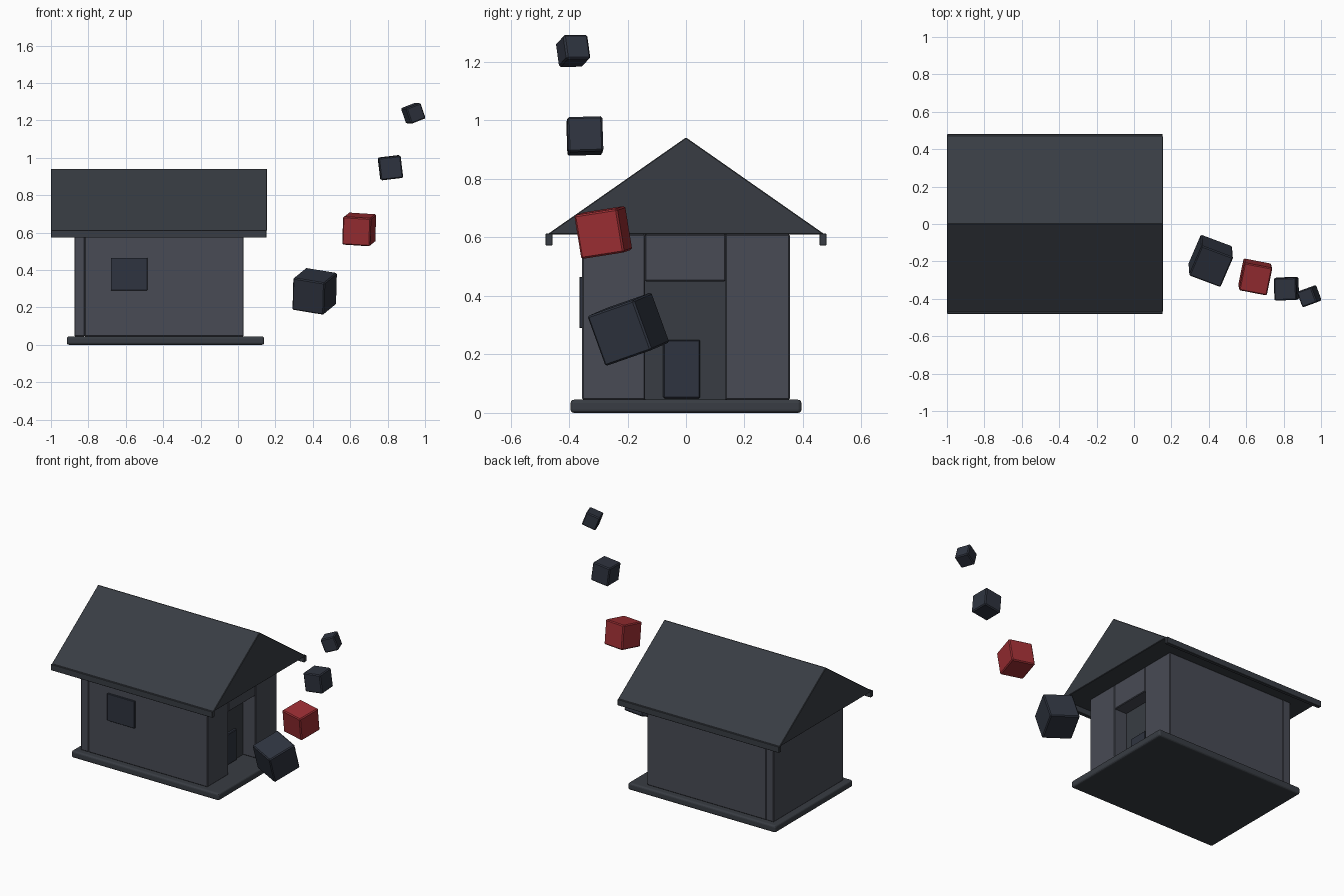
import bpy, bmesh
from mathutils import Matrix, Vector

if "Cube" in bpy.data.objects:
    bpy.data.objects.remove(bpy.data.objects["Cube"])


def material(name, rgb):
    m = bpy.data.materials.new(name)
    m.diffuse_color = (*rgb, 1)
    m.use_nodes = True
    m.node_tree.nodes["Principled BSDF"].inputs["Base Color"].default_value = m.diffuse_color
    return m


WALL = material("wall_grey", (0.065, 0.07, 0.09))
ROOF = material("roof_grey", (0.04, 0.046, 0.056))
DARK = material("dark_blue", (0.028, 0.034, 0.05))
RED = material("red", (0.33, 0.027, 0.033))


def finish(name, bm, mat, bevel, segments=1):
    mesh = bpy.data.meshes.new(name)
    bmesh.ops.recalc_face_normals(bm, faces=bm.faces)
    bm.to_mesh(mesh)
    bm.free()
    mesh.materials.append(mat)
    ob = bpy.data.objects.new(name, mesh)
    bpy.context.collection.objects.link(ob)
    if bevel:
        mod = ob.modifiers.new("bevel", 'BEVEL')
        mod.width = bevel
        mod.segments = segments
    return ob


def box(name, x, y, z, mat, bevel=0.004, segments=1):
    bm = bmesh.new()
    bmesh.ops.create_cube(bm, size=1)
    for v in bm.verts:
        v.co = Vector([(r[0] + r[1]) / 2 + c * (r[1] - r[0])
                       for r, c in zip((x, y, z), v.co)])
    return finish(name, bm, mat, bevel, segments)


def tumbling_cube(name, centre, size, n, u, mat):
    # n and u are the directions of two cube axes
    n = Vector(n).normalized()
    v = n.cross(Vector(u)).normalized()
    u = v.cross(n)
    rot = Matrix((n, u, v)).transposed().to_4x4()
    bm = bmesh.new()
    bmesh.ops.create_cube(bm, size=size, matrix=rot)
    ob = finish(name, bm, mat, 0.006)
    ob.location = centre


# Floor and walls
box("floor_slab", (-0.915, 0.14), (-0.395, 0.395), (0, 0.045), ROOF, 0.012, 3)
box("back_wall", (-0.875, -0.82), (-0.355, 0.355), (0.045, 0.61), WALL)
for side, y in (("front", (-0.355, -0.14)), ("rear", (0.135, 0.355))):
    box(side + "_wall", (-0.82, 0.03), y, (0.045, 0.61), WALL)

# Recessed doorway with flap, and lintel above
box("lintel", (-0.06, 0.03), (-0.14, 0.135), (0.45, 0.61), WALL)
box("door", (-0.09, -0.06), (-0.14, 0.135), (0.045, 0.61), ROOF, 0)
box("door_flap", (-0.06, -0.04), (-0.078, 0.048), (0.05, 0.25), DARK)

# Window panel on the front wall
box("window", (-0.68, -0.485), (-0.365, -0.35), (0.29, 0.465), DARK, 0.002)

# Gable roof with a fascia strip under each eave
bm = bmesh.new()
tri = [bm.verts.new((-1, y, z)) for y, z in ((-0.475, 0.61), (0.475, 0.61), (0, 0.942))]
face = bm.faces.new(tri)
ext = bmesh.ops.extrude_face_region(bm, geom=[face])["geom"]
bmesh.ops.translate(bm, vec=(1.155, 0, 0),
                    verts=[g for g in ext if isinstance(g, bmesh.types.BMVert)])
finish("gable_roof", bm, ROOF, 0.003)
for side, y in (("front", (-0.48, -0.457)), ("rear", (0.457, 0.48))):
    box(side + "_fascia", (-1, 0.153), y, (0.573, 0.613), ROOF, 0.002)

# Floating cubes drifting up from the doorway
tumbling_cube("cube_large", (0.41, -0.197, 0.286), 0.182,
              (0.166, -0.062, -0.027), (0.068, 0.157, 0.055), DARK)
tumbling_cube("cube_red", (0.648, -0.283, 0.617), 0.152,
              (0.155, -0.03, -0.01), (0.03, 0.153, 0.024), RED)
tumbling_cube("cube_medium", (0.815, -0.346, 0.947), 0.12,
              (1, 0.03, 0.12), (-0.03, 1, 0.03), DARK)
tumbling_cube("cube_small", (0.937, -0.386, 1.238), 0.088,
              (0.82, 0.3, 0.32), (-0.35, 0.87, 0.0), DARK)
